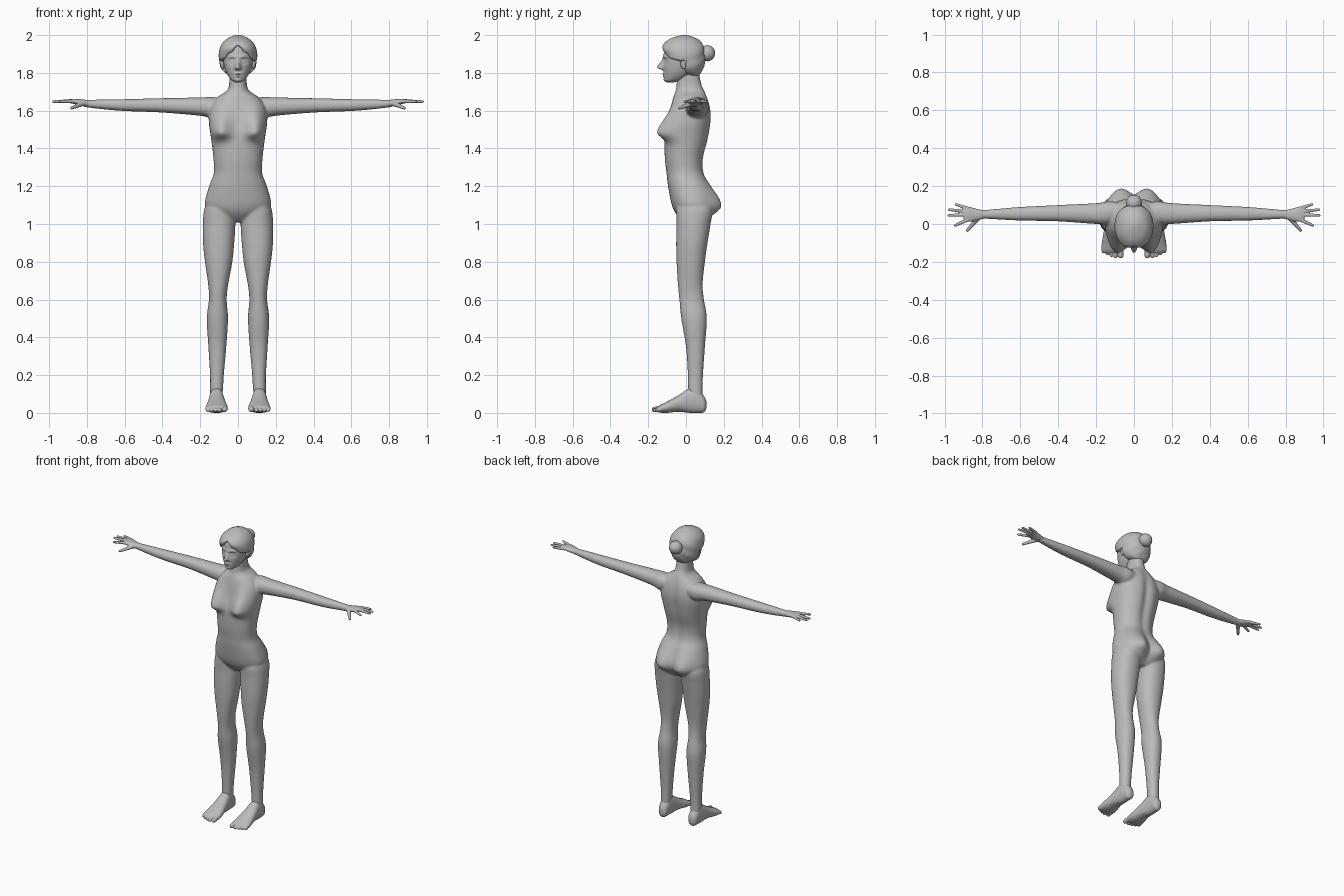
import bpy, bmesh
from math import cos, sin, pi, exp, copysign
from mathutils import Vector, Matrix

if "Cube" in bpy.data.objects:
    bpy.data.objects.remove(bpy.data.objects["Cube"])

grey = bpy.data.materials.new("plain grey")
grey.use_nodes = True
grey.diffuse_color = (0.5, 0.5, 0.5, 1)
grey.node_tree.nodes["Principled BSDF"].inputs["Base Color"].default_value = grey.diffuse_color


def spline(points, steps):
    """Catmull-Rom resampling of section tuples."""
    out = []
    last = len(points) - 1
    for i in range(last):
        a, b, c, d = (points[max(0, min(last, i + k))] for k in (-1, 0, 1, 2))
        for s in range(steps):
            t = s / steps
            out.append([q + t / 2 * (r - p + t * (2*p - 5*q + 4*r - u + t * (3*q - p - 3*r + u)))
                        for p, q, r, u in zip(a, b, c, d)])
    out.append(list(points[-1]))
    return out


def loft(bm, axis, sections, side=1, power=2.2, steps=6, count=48):
    """Skin rounded sections (position, min a, max a, min b, max b) along an axis."""
    rings = []
    for pos, a0, a1, b0, b1 in spline(sections, steps):
        ring = []
        for k in range(count):
            c, s = cos(2 * pi * k / count), sin(2 * pi * k / count)
            a = (a0 + a1) / 2 + (a1 - a0) / 2 * copysign(abs(c) ** (2 / power), c)
            b = (b0 + b1) / 2 + (b1 - b0) / 2 * copysign(abs(s) ** (2 / power), s)
            x, y, z = {"x": (pos, a, b), "y": (a, pos, b), "z": (a, b, pos)}[axis]
            ring.append(bm.verts.new((x * side, y, z)))
        rings.append(ring)
    for lo, hi in zip(rings, rings[1:]):
        for k in range(count):
            n = (k + 1) % count
            bm.faces.new((lo[k], lo[n], hi[n], hi[k]))
    bm.faces.new(rings[0])
    bm.faces.new(rings[-1])
    return [v for ring in rings for v in ring]


def bump(verts, facing, x, z, amount, wide, up, down):
    """Raise or sink a soft mound on the front (-1) or back (1), on both sides."""
    for v in verts:
        weight = max(0, min(1, (v.co.y - .02) * facing / .04))
        dz = v.co.z - z
        fall = ((abs(v.co.x) - x) / wide) ** 2 + (dz / (up if dz > 0 else down)) ** 2
        v.co.y += facing * weight * amount * exp(-fall / 2)


def ball(bm, centre, size):
    place = Matrix.Translation(centre) @ Matrix.Diagonal((*size, 1))
    bmesh.ops.create_uvsphere(bm, u_segments=24, v_segments=16, radius=1, matrix=place)


def capsule(bm, start, end, r0, r1, side):
    """Tapered finger or toe with round ends."""
    a, b = (Vector((p[0] * side, p[1], p[2])) for p in (start, end))
    b -= (b - a).normalized() * r1
    turn = (b - a).to_track_quat("Z", "Y").to_matrix().to_4x4()
    bmesh.ops.create_cone(bm, cap_ends=True, segments=16, radius1=r0, radius2=r1,
                          depth=(b - a).length, matrix=Matrix.Translation((a + b) / 2) @ turn)
    ball(bm, a, (r0,) * 3)
    ball(bm, b, (r1,) * 3)


def finish(bm, name, voxel=0, smooth=0):
    bmesh.ops.recalc_face_normals(bm, faces=bm.faces)
    mesh = bpy.data.meshes.new(name)
    bm.to_mesh(mesh)
    bm.free()
    mesh.materials.append(grey)
    mesh.polygons.foreach_set("use_smooth", [True] * len(mesh.polygons))
    obj = bpy.data.objects.new(name, mesh)
    bpy.context.collection.objects.link(obj)
    if voxel:
        fuse = obj.modifiers.new("fuse", "REMESH")
        fuse.mode = "VOXEL"
        fuse.voxel_size = voxel
        fuse.use_smooth_shade = True
    if smooth:
        soften = obj.modifiers.new("soften", "SMOOTH")
        soften.factor = .5
        soften.iterations = smooth
    return obj


def even(*rows):
    """Sections symmetric in x: (z, half width, front, back)."""
    return [(z, -w, w, f, b) for z, w, f, b in rows]


# Torso and neck
body = bmesh.new()
torso = loft(body, "z", even(
    (1.01, .07, -.01, .09), (1.05, .13, -.05, .12), (1.1, .175, -.075, .14), (1.2, .153, -.095, .12),
    (1.27, .128, -.103, .095), (1.35, .13, -.112, .095), (1.45, .142, -.112, .12), (1.55, .155, -.09, .135),
    (1.62, .145, -.078, .13), (1.67, .11, -.067, .115), (1.705, .06, -.055, .1),
    (1.74, .047, -.05, .083), (1.82, .045, -.045, .065)), steps=10, count=96)
bump(torso, -1, .1, 1.485, .07, .042, .075, .026)
bump(torso, 1, .078, 1.1, .055, .05, .07, .055)
bump(torso, 1, 0, 1.5, -.015, .02, .12, .2)

# Legs and arms
for side in (1, -1):
    loft(body, "z", [
        (.07, .085, .145, .02, .09), (.12, .08, .148, .012, .088), (.2, .075, .148, .01, .09),
        (.35, .062, .157, 0, .1), (.5, .053, .165, -.025, .11), (.6, .06, .154, -.035, .095),
        (.68, .052, .158, -.043, .088), (.8, .03, .175, -.05, .1), (.9, .02, .185, -.052, .114),
        (1, .014, .186, -.05, .13), (1.08, .02, .178, -.05, .14), (1.14, .03, .15, -.03, .1)], side)
    loft(body, "x", [
        (.06, .03, .11, 1.59, 1.66), (.13, 0, .12, 1.56, 1.672), (.2, 0, .11, 1.573, 1.67),
        (.4, .014, .1, 1.59, 1.666), (.6, .018, .09, 1.598, 1.661), (.72, .024, .08, 1.608, 1.659),
        (.82, .03, .071, 1.62, 1.657)], side)
finish(body, "body", .006, 10)

# Hands with spread fingers, and feet with toes
for side, word in ((1, "left"), (-1, "right")):
    hand = bmesh.new()
    loft(hand, "x", [(.78, .032, .069, 1.62, 1.654), (.83, .018, .08, 1.625, 1.66),
                     (.87, .012, .09, 1.636, 1.663), (.9, .025, .088, 1.641, 1.66)], side)
    for base, tip in (((.875, .081), (.947, .106)), ((.89, .067), (.982, .076)),
                      ((.89, .049), (.985, .045)), ((.87, .026), (.95, -.01))):
        capsule(hand, (*base, 1.65), (*tip, 1.648), .0105, .007, side)
    capsule(hand, (.825, .03, 1.637), (.885, -.04, 1.612), .014, .008, side)
    finish(hand, word + "_hand", .003, 4)

    foot = bmesh.new()
    loft(foot, "y", [
        (.108, .1, .125, .025, .06), (.095, .084, .142, .003, .09), (.06, .079, .149, 0, .13),
        (.02, .075, .152, 0, .132), (-.04, .066, .16, .006, .093), (-.1, .055, .17, 0, .06),
        (-.14, .055, .172, .002, .04), (-.152, .062, .16, .008, .03)], side)
    for i, tip in enumerate((-.181, -.18, -.174, -.165, -.153)):
        x, r = (.07, .016) if i == 0 else (.077 + .021 * i, .0115)
        capsule(foot, (x, -.125, .024), (x, tip, r), r, r * .9, side)
    finish(foot, word + "_foot", .003, 4)

# Head: nose, brow, eyes, lips and chin raised on one skin
head = bmesh.new()
face = loft(head, "z", even(
    (1.75, .016, -.1, -.06), (1.762, .036, -.113, -.02), (1.79, .056, -.117, .03), (1.82, .069, -.12, .06),
    (1.86, .078, -.122, .075), (1.9, .08, -.118, .08), (1.94, .074, -.108, .075), (1.97, .05, -.075, .05),
    (1.985, .02, -.03, .02)), steps=14, count=160)
for feature in ((0, 1.828, .032, .009, .022, .007), (.011, 1.825, .008, .005, .006, .005),
                (.033, 1.864, -.013, .014, .01, .012), (.033, 1.862, .008, .009, .006, .006),
                (.03, 1.885, .004, .018, .006, .006), (0, 1.794, .008, .014, .004, .003),
                (0, 1.782, .007, .012, .003, .004), (0, 1.76, .005, .014, .008, .008)):
    bump(face, -1, *feature)
finish(head, "head", smooth=2)

for side, word in ((1, "left"), (-1, "right")):
    ear = bmesh.new()
    ball(ear, (.082 * side, -.012, 1.85), (.011, .017, .031))
    ball(ear, (.086 * side, -.004, 1.862), (.013, .012, .018))
    finish(ear, word + "_ear", .003, 3)

# Hair: a parted cap tucked inside the head below the hairline, and a bun
hair = bmesh.new()
cap = loft(hair, "z", even(
    (1.785, .04, .02, .07), (1.81, .08, -.06, .085), (1.85, .098, -.11, .1), (1.9, .101, -.124, .103),
    (1.94, .094, -.126, .095), (1.975, .066, -.095, .068), (1.995, .03, -.045, .025),
    (2.001, .008, -.015, 0)), steps=10, count=128)
for v in cap:
    x, y, z = v.co
    wave = 1 + .012 * sin(z * 90 + abs(x) * 70)
    parting = 1 - .035 * exp(-(x / .007) ** 2) * (y < .05)
    tucked = y < -.005 and z < 1.942 - .85 * abs(x) + .004 * sin(abs(x) * 150)
    scale = .7 if tucked else wave * parting
    v.co.x *= scale
    v.co.y *= scale
finish(hair, "hair", smooth=3)

bun = bmesh.new()
ball(bun, (0, .112, 1.904), (.043, .043, .043))
ball(bun, (0, .09, 1.9), (.034, .03, .034))
finish(bun, "hair_bun", .004, 6)
